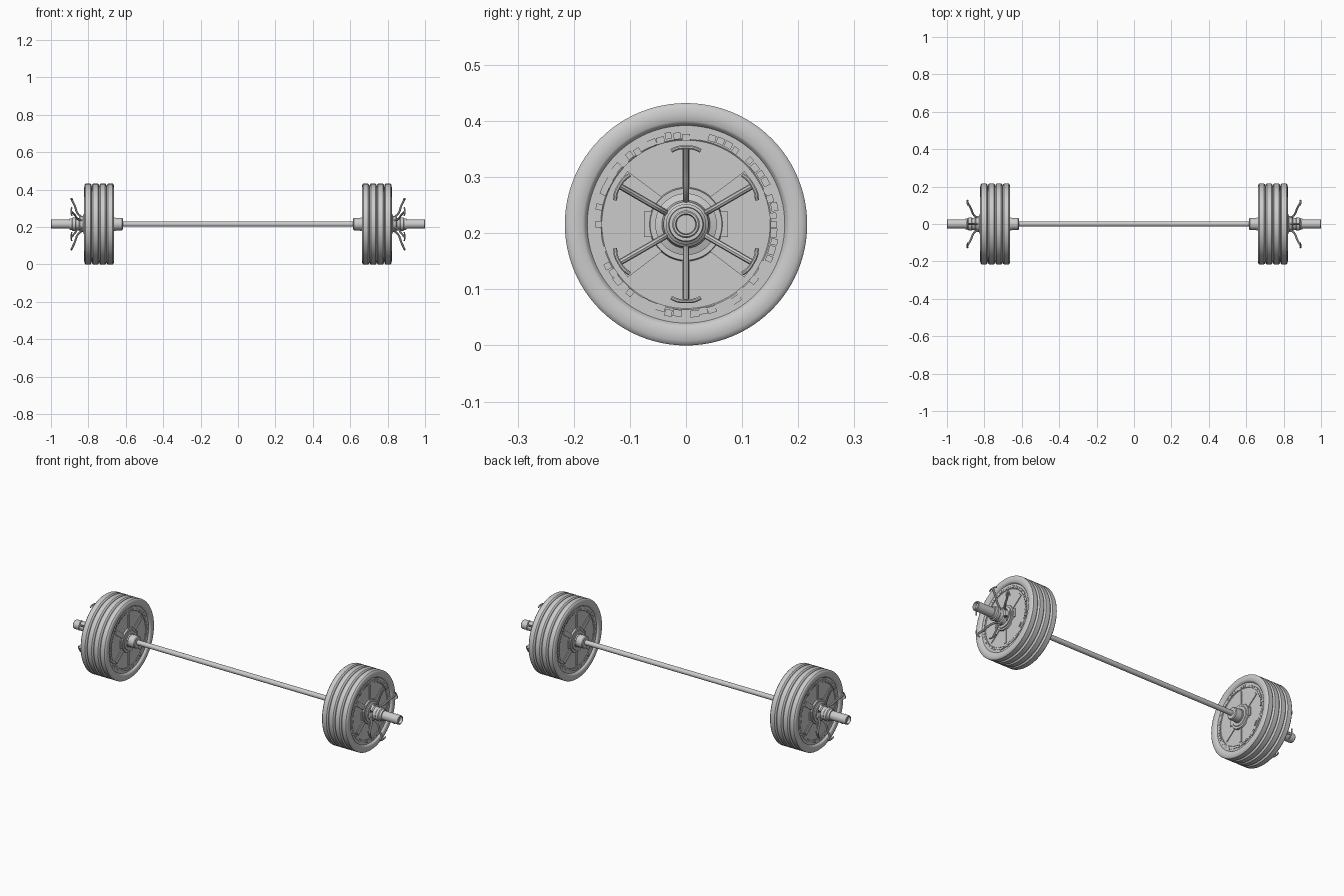
import bpy, bmesh, random
from math import pi, sin, cos, radians
from mathutils import Matrix, Vector

if "Cube" in bpy.data.objects:
    bpy.data.objects.remove(bpy.data.objects["Cube"])

random.seed(4)
AXIS = 0.216            # height of the bar axis
col = bpy.context.collection


def lathe(bm, profile, seg=64, closed=True):
    """Revolve (x, r) points around the x axis; r = 0 points become poles."""
    rings = []
    for x, r in profile:
        if r == 0:
            rings.append([bm.verts.new((x, 0, 0))] * seg)
        else:
            rings.append([bm.verts.new((x, r * cos(2 * pi * i / seg), r * sin(2 * pi * i / seg)))
                          for i in range(seg)])
    n = len(rings)
    for k in range(n if closed else n - 1):
        a, b = rings[k], rings[(k + 1) % n]
        for i in range(seg):
            j = (i + 1) % seg
            quad = list(dict.fromkeys((a[i], a[j], b[j], b[i])))
            if len(quad) > 2:
                bm.faces.new(quad)


def box(bm, angle, r0, r1, width, half_x):
    """Radial block from radius r0 to r1."""
    m = (Matrix.Rotation(radians(angle), 4, 'X') @ Matrix.Translation((0, (r0 + r1) / 2, 0))
         @ Matrix.Diagonal((2 * half_x, r1 - r0, width, 1)))
    bmesh.ops.create_cube(bm, size=1, matrix=m)


def finish(bm, name):
    bmesh.ops.recalc_face_normals(bm, faces=bm.faces)
    me = bpy.data.meshes.new(name)
    bm.to_mesh(me)
    bm.free()
    return me


def lathe_mesh(name, profile, seg=64, closed=False):
    bm = bmesh.new()
    lathe(bm, profile, seg, closed)
    return finish(bm, name)


def place(name, mesh, x=0, angle=0, sides=2):
    """Put a part on the bar axis, on both ends of the bar."""
    for s in range(sides):
        ob = bpy.data.objects.new(name + ("_right", "_left")[s] if sides == 2 else name, mesh)
        col.objects.link(ob)
        ob.matrix_world = (Matrix.Rotation(pi * s, 4, 'Z') @ Matrix.Translation((x, 0, AXIS))
                           @ Matrix.Rotation(radians(angle), 4, 'X'))


# bar shaft
place("shaft", lathe_mesh("shaft", [(-.63, 0), (-.63, .0135), (.63, .0135), (.63, 0)], 32), sides=1)

# inner stop collar
place("stop_collar", lathe_mesh("stop_collar", [
    (.615, 0), (.615, .029), (.619, .033), (.655, .033), (.655, .036), (.665, .036), (.665, 0)], 48))

# sleeve with a recessed end
place("sleeve", lathe_mesh("sleeve", [
    (.66, 0), (.66, .0245), (.997, .0245), (1, .022), (1, .0185), (.985, .017), (.985, 0)], 48))

# weight plate: rim, dished face, hub, ribs and a rough raised ring
half = [(.0203, .026), (.0203, .05), (.017, .053), (.017, .064), (.008, .066), (.008, .15),
        (.0095, .152), (.0095, .176), (.0165, .18), (.0195, .184), (.0203, .198),
        (.0192, .207), (.0165, .213), (.0125, .216)]
bm = bmesh.new()
lathe(bm, half + [(-x, r) for x, r in reversed(half)], 96)
for a in (45, 135, 225, 315):
    box(bm, a - (8 if a in (45, 225) else -8), .055, .14, .026, .012)
for a in (90, 270):
    box(bm, a, .055, .14, .014, .012)
for a in (0, 180):
    box(bm, a, .045, .075, .045, .013)
for i in range(64):
    r = .158 + random.uniform(-.003, .003)
    box(bm, i * 360 / 64, r - .006, r + .006, random.uniform(.010, .017), random.uniform(.0115, .014))
plate = finish(bm, "plate")
for i in range(4):
    place(f"plate_{i + 1}", plate, x=.6825 + i * .0398)

# locking nut body
place("lock_nut", lathe_mesh("lock_nut", [
    (.818, .0245), (.818, .055), (.824, .055), (.828, .043), (.845, .040), (.850, .034),
    (.866, .032), (.870, .036), (.884, .036), (.888, .031), (.900, .030), (.900, .0245)], 48, True))

# T-ended arms of the locking nut
cu = bpy.data.curves.new("arm_path", 'CURVE')
cu.dimensions = '3D'
cu.bevel_depth = .0055
cu.bevel_resolution = 2
cu.resolution_u = 6
cu.use_fill_caps = True
for pts in ([(.835, .036, 0), (.858, .058, 0), (.872, .095, 0), (.891, .136, 0)],
            [(.889, .131, -.026), (.891, .136, -.014), (.891, .137, 0),
             (.891, .136, .014), (.889, .131, .026)]):
    sp = cu.splines.new('BEZIER')
    sp.bezier_points.add(len(pts) - 1)
    for p, c in zip(sp.bezier_points, pts):
        p.co = c
        p.handle_left_type = p.handle_right_type = 'AUTO'
        p.radius = 1 if len(pts) == 4 else .7
tmp = bpy.data.objects.new("arm_path", cu)
col.objects.link(tmp)
arm = bpy.data.meshes.new_from_object(tmp.evaluated_get(bpy.context.evaluated_depsgraph_get()))
bpy.data.objects.remove(tmp)
arm.name = "lock_arm"
for i in range(6):
    place(f"lock_arm_{i + 1}", arm, angle=30 + 60 * i)

# smooth shading with sharp edges kept
bpy.ops.object.select_all(action='SELECT')
bpy.context.view_layer.objects.active = col.objects[0]
bpy.ops.object.shade_smooth_by_angle(angle=radians(35))
